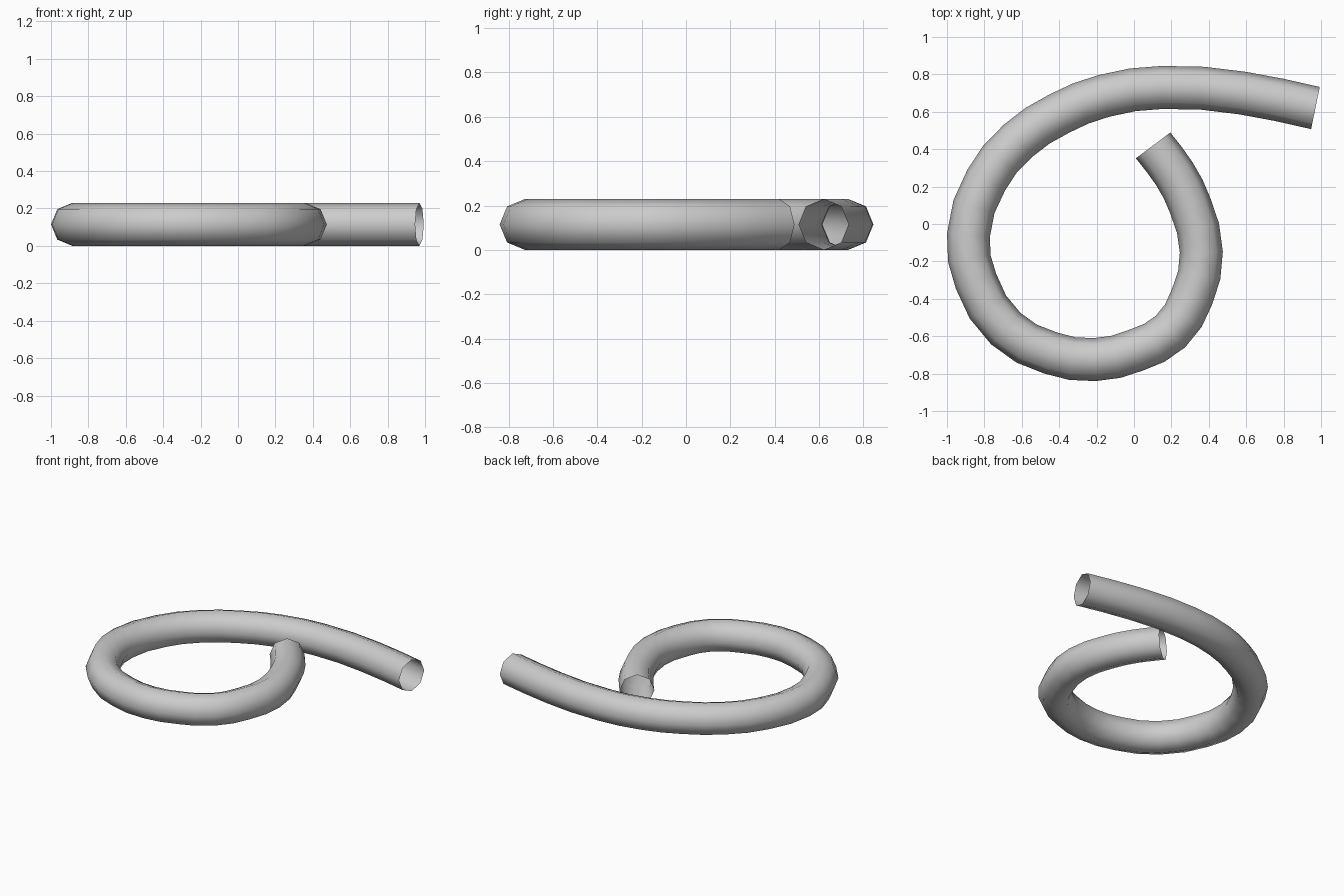
import bpy
from mathutils import Vector

cube = bpy.data.objects.get("Cube")
if cube:
    bpy.data.objects.remove(cube, do_unlink=True)

RADIUS = 0.115

# Centreline of the coil, from the long free end to the inner end
PATH = [
    (0.97, 0.62), (0.58, 0.70), (0.15, 0.73), (-0.16, 0.685), (-0.40, 0.59),
    (-0.62, 0.445), (-0.79, 0.235), (-0.885, -0.06), (-0.845, -0.305),
    (-0.685, -0.56), (-0.445, -0.69), (-0.21, -0.725), (0.01, -0.675),
    (0.195, -0.575), (0.31, -0.39), (0.36, -0.15), (0.30, 0.10),
    (0.215, 0.27), (0.102, 0.42),
]

curve = bpy.data.curves.new("coiled_tube", "CURVE")
curve.dimensions = "3D"
curve.twist_mode = "Z_UP"
curve.fill_mode = "FULL"
curve.bevel_depth = RADIUS
curve.bevel_resolution = 2      # eight-sided section
curve.use_fill_caps = False     # open ends
spline = curve.splines.new("BEZIER")
spline.resolution_u = 2
spline.bezier_points.add(len(PATH) - 1)
for point, (x, y) in zip(spline.bezier_points, PATH):
    point.co = Vector((x, y, RADIUS))
    point.handle_left_type = point.handle_right_type = "AUTO"

# Plain grey tube
grey = bpy.data.materials.new("light_grey")
grey.use_nodes = True
colour = (0.6, 0.6, 0.6, 1.0)
grey.diffuse_color = colour
grey.node_tree.nodes["Principled BSDF"].inputs["Base Color"].default_value = colour
curve.materials.append(grey)

tube = bpy.data.objects.new("coiled_tube", curve)
bpy.context.collection.objects.link(tube)
bpy.ops.object.select_all(action="DESELECT")
tube.select_set(True)
bpy.context.view_layer.objects.active = tube
bpy.ops.object.convert(target="MESH")
bpy.ops.object.shade_smooth()
